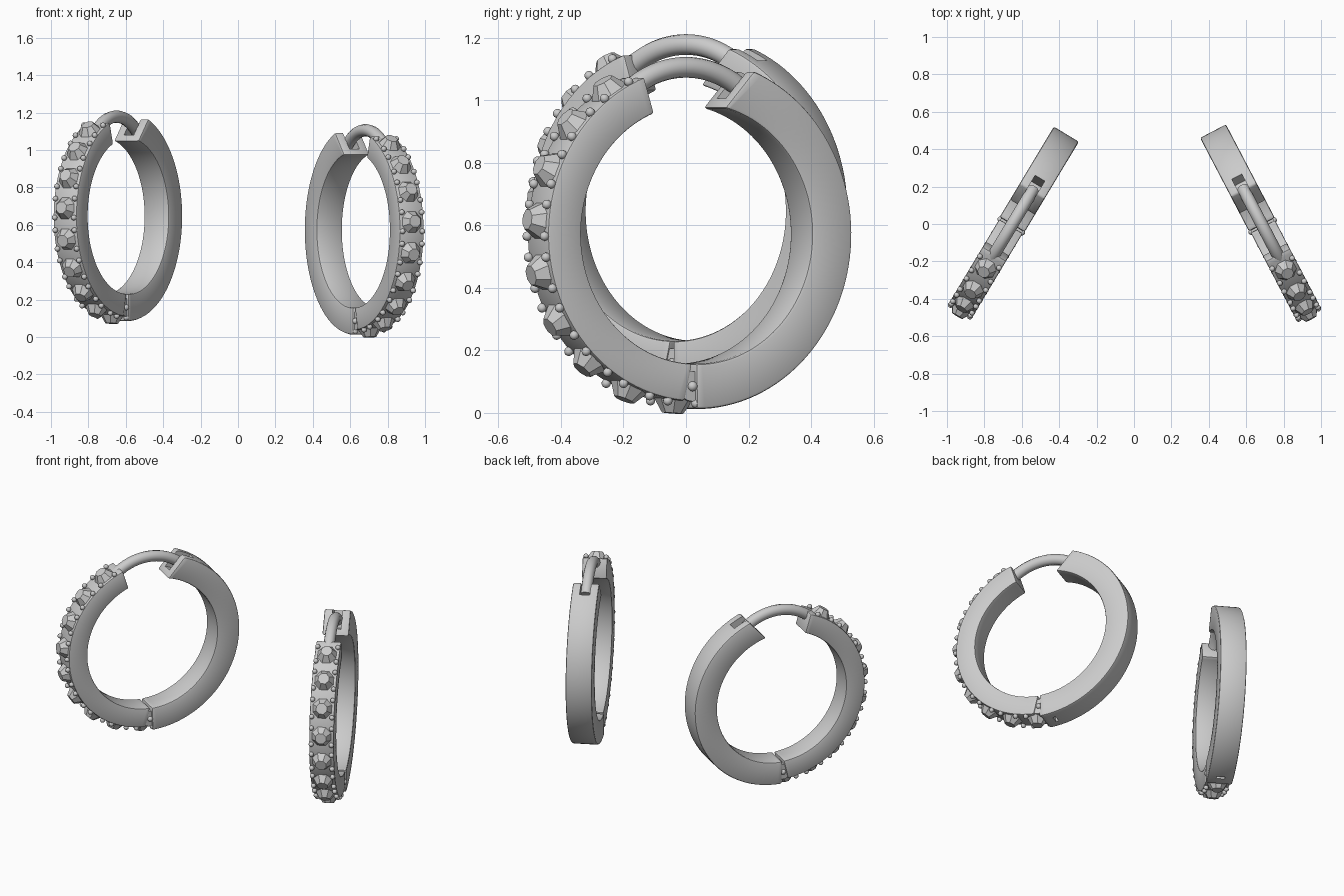
import bpy, bmesh
from math import radians, sin, cos, pi
from mathutils import Matrix, Vector

if "Cube" in bpy.data.objects:
    bpy.data.objects.remove(bpy.data.objects["Cube"])


def finish(bm, name, world, smooth=35):
    bmesh.ops.recalc_face_normals(bm, faces=bm.faces)
    me = bpy.data.meshes.new(name)
    bm.to_mesh(me)
    bm.free()
    ob = bpy.data.objects.new(name, me)
    bpy.context.collection.objects.link(ob)
    ob.matrix_world = world
    if smooth:
        bpy.ops.object.select_all(action='DESELECT')
        ob.select_set(True)
        bpy.context.view_layer.objects.active = ob
        bpy.ops.object.shade_smooth_by_angle(angle=radians(smooth))
    return ob


def radial(t, r, x=0.0):
    # frame at angle t on the hoop, local z pointing outward
    t = radians(t)
    return Matrix.Translation((x, r * cos(t), r * sin(t))) @ Matrix.Rotation(t - pi / 2, 4, 'X')


def band(name, world, r_in, r_out, half, inner, outer, bevel=0.01, n=56):
    # rectangular section swept along an arc; inner/outer rims have own end angles
    bm = bmesh.new()
    rings = []
    for i in range(n + 1):
        f = i / n
        ring = []
        for r, (a, b), x in ((r_in, inner, -half), (r_out, outer, -half),
                             (r_out, outer, half), (r_in, inner, half)):
            t = radians(a + (b - a) * f)
            ring.append(bm.verts.new((x, r * cos(t), r * sin(t))))
        rings.append(ring)
    for p, q in zip(rings, rings[1:]):
        for k in range(4):
            bm.faces.new((p[k], p[(k + 1) % 4], q[(k + 1) % 4], q[k]))
    bm.faces.new(rings[0])
    bm.faces.new(rings[-1][::-1])
    bmesh.ops.recalc_face_normals(bm, faces=bm.faces)
    sharp = [e for e in bm.edges if e.calc_face_angle(0) > 0.6]
    bmesh.ops.bevel(bm, geom=sharp, offset=bevel, segments=2, profile=0.5, affect='EDGES')
    return finish(bm, name, world)


def box(bm, size, m):
    bmesh.ops.create_cube(bm, size=1, matrix=m @ Matrix.Diagonal((*size, 1)))


def earring(side, loc, angle):
    W = Matrix.Translation(loc) @ Matrix.Rotation(radians(angle), 4, 'Z')

    # plain back half and jewelled front half
    back = band(side + "_back_band", W, 0.415, 0.56, 0.078, (-90.5, 76), (-90, 68.5))
    band(side + "_front_band", W, 0.415, 0.535, 0.073, (111.5, 268), (110.5, 265.5), 0.007)

    # catch slot and small hinge slot cut from the back half
    bm = bmesh.new()
    box(bm, (0.06, 0.17, 0.15), radial(68, 0.525))
    box(bm, (0.05, 0.018, 0.06), radial(-83, 0.56))
    cutter = finish(bm, side + "_slot_cutter", W, 0)
    cutter.hide_render = True
    cutter.display_type = 'WIRE'
    mod = back.modifiers.new("slots", 'BOOLEAN')
    mod.object = cutter
    mod.solver = 'EXACT'

    # faceted stones
    angles = [121.5 + 17.95 * k for k in range(9)]
    bm = bmesh.new()
    for t in angles:
        bmesh.ops.create_cone(bm, cap_ends=True, segments=8, radius1=0.066, radius2=0.034,
                              depth=0.05, matrix=radial(t, 0.55) @ Matrix.Rotation(pi / 8, 4, 'Z'))
    finish(bm, side + "_stones", W, 20)

    # four holding beads around each stone
    bm = bmesh.new()
    for t in angles:
        for dt in (-5.4, 5.4):
            for x in (-0.06, 0.06):
                bmesh.ops.create_uvsphere(bm, u_segments=12, v_segments=8, radius=0.015,
                                          matrix=radial(t + dt, 0.542, x))
    finish(bm, side + "_beads", W, 60)

    # hinge barrel with domed pin ends
    bm = bmesh.new()
    axis = Matrix.Translation((0, -0.012, -0.487)) @ Matrix.Rotation(pi / 2, 4, 'Y')
    bmesh.ops.create_cone(bm, cap_ends=True, segments=32, radius1=0.048, radius2=0.048,
                          depth=0.135, matrix=axis)
    for x in (-0.068, 0.068):
        bmesh.ops.create_uvsphere(bm, u_segments=16, v_segments=10, radius=0.016,
                                  matrix=Matrix.Translation((x, -0.012, -0.487)))
    finish(bm, side + "_hinge", W)

    # curved ear wire
    cu = bpy.data.curves.new(side + "_ear_wire", 'CURVE')
    cu.dimensions = '3D'
    cu.bevel_depth = 0.033
    cu.bevel_resolution = 4
    cu.use_fill_caps = True
    sp = cu.splines.new('POLY')
    n = 24
    sp.points.add(n)
    for i, p in enumerate(sp.points):
        a = radians(-42 + 84 * i / n)
        p.co = (0, 0.32 * sin(a), 0.213 + 0.32 * cos(a), 1)
    sp.use_smooth = True
    ob = bpy.data.objects.new(side + "_ear_wire", cu)
    bpy.context.collection.objects.link(ob)
    ob.matrix_world = W


earring("left", (-0.65, 0, 0.645), -31)
earring("right", (0.682, 0, 0.572), 27.6)
